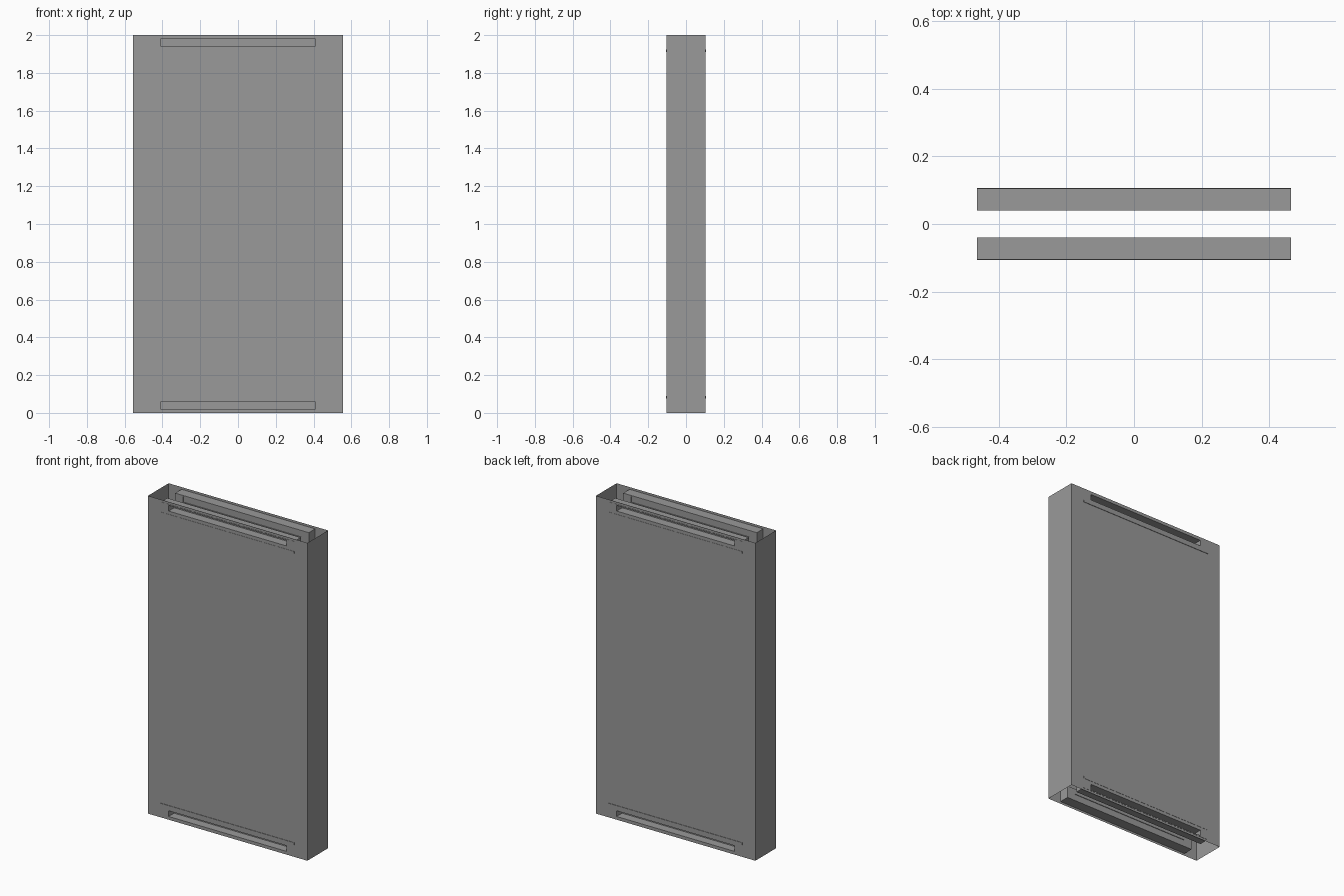
import bpy, bmesh

if "Cube" in bpy.data.objects:
    bpy.data.objects.remove(bpy.data.objects["Cube"])

W, D, H = 0.555, 0.103, 2.0      # half width, half depth, height
SLOT, BAR = 0.41, 0.465          # half widths of slot and bar
Z0, Z1 = 0.021, 0.057            # slot heights above the nearer end

# dark grey shared by all parts
grey = bpy.data.materials.new("dark_grey")
grey.diffuse_color = (0.32, 0.32, 0.32, 1)
grey.use_nodes = True
grey.node_tree.nodes["Principled BSDF"].inputs["Base Color"].default_value = grey.diffuse_color


def make(name, bm):
    me = bpy.data.meshes.new(name)
    bm.to_mesh(me)
    bm.free()
    me.materials.append(grey)
    bpy.context.collection.objects.link(bpy.data.objects.new(name, me))


def box(bm, x0, x1, y0, y1, z0, z1):
    for v in bmesh.ops.create_cube(bm, size=1)["verts"]:
        v.co.x = x0 if v.co.x < 0 else x1
        v.co.y = y0 if v.co.y < 0 else y1
        v.co.z = z0 if v.co.z < 0 else z1


# open-ended thin sleeve with a slot near each end of front and back
bm = bmesh.new()
xs = [-W, -SLOT, SLOT, W]
zs = [0, Z0, Z1, H - Z1, H - Z0, H]
for s in (-1, 1):
    for k in range(5):
        for i in range(3):
            if i == 1 and k in (1, 3):
                continue
            pts = [(xs[i], zs[k]), (xs[i + 1], zs[k]), (xs[i + 1], zs[k + 1]), (xs[i], zs[k + 1])]
            f = bm.faces.new([bm.verts.new((x, s * D, z)) for x, z in pts])
            if s > 0:
                f.normal_flip()
        pts = [(-D, zs[k]), (D, zs[k]), (D, zs[k + 1]), (-D, zs[k + 1])]
        f = bm.faces.new([bm.verts.new((s * W, y, z)) for y, z in pts])
        if s < 0:
            f.normal_flip()
bmesh.ops.remove_doubles(bm, verts=bm.verts, dist=1e-5)
bmesh.ops.dissolve_limit(bm, angle_limit=0.01, verts=bm.verts, edges=bm.edges)
make("sleeve", bm)

# recessed grip bars behind the slots: (x0, x1, y0, y1, z0, z1)
F = 0.1045                                        # bar face, just proud of the sleeve
parts = [
    (-BAR, BAR, 0.04, F, Z1, 0.077),              # shelf
    (-BAR, BAR, 0.04, F, 0.014, Z0),              # outer rail
    (-SLOT, SLOT, 0.044, 0.05, Z0, Z1),           # inner web
    (-BAR, -SLOT, 0.04, F, Z0, Z1),               # end blocks
    (SLOT, BAR, 0.04, F, Z0, Z1),
    (-BAR, BAR, 0.04, 0.106, 0.077, 0.09),        # lip
]
for end in ("bottom", "top"):
    for side, s in (("front", -1), ("back", 1)):
        bm = bmesh.new()
        for x0, x1, y0, y1, z0, z1 in parts:
            if end == "top":
                z0, z1 = H - z1, H - z0
            ya, yb = sorted((s * y0, s * y1))
            box(bm, x0, x1, ya, yb, z0, z1)
        make(f"{side}_{end}_grip_bar", bm)
